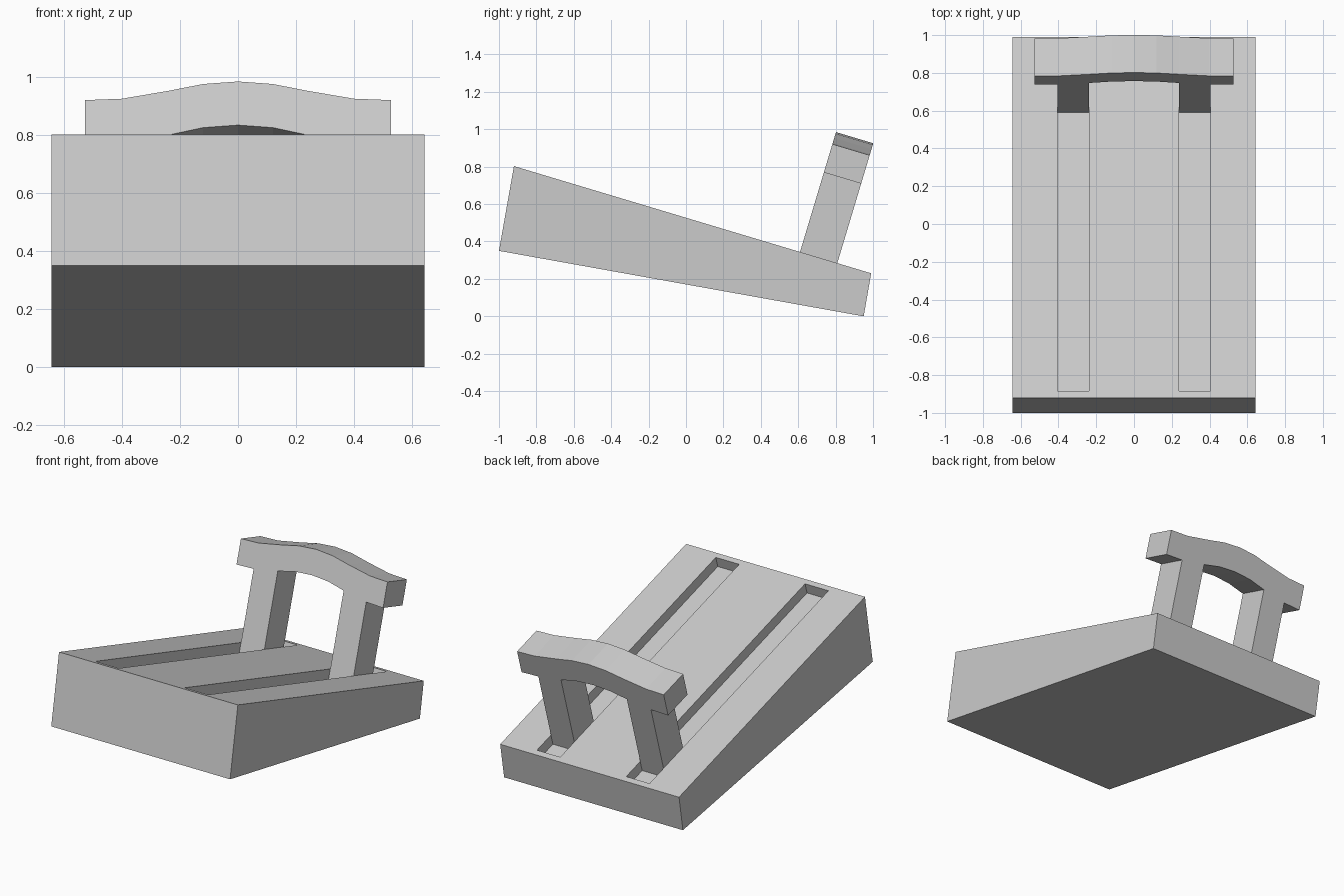
import bpy, bmesh
from mathutils import Vector

if "Cube" in bpy.data.objects:
    bpy.data.objects.remove(bpy.data.objects["Cube"])

# Sloping deck: u runs down the slope from the front edge, n is its normal
START = Vector((0, -0.92, 0.803))
SLOPE = Vector((0, 1.91, -0.573)).normalized()
NORMAL = Vector((0, -SLOPE.z, SLOPE.y))


def deck_point(x, u, n):
    return START + Vector((x, 0, 0)) + SLOPE * u + NORMAL * n


def prism(name, start, end):
    """Solid spanning two matching outlines."""
    bm = bmesh.new()
    a = [bm.verts.new(p) for p in start]
    b = [bm.verts.new(p) for p in end]
    bm.faces.new(a)
    bm.faces.new(b[::-1])
    for i in range(len(a)):
        j = (i + 1) % len(a)
        bm.faces.new((a[j], a[i], b[i], b[j]))
    bmesh.ops.recalc_face_normals(bm, faces=bm.faces)
    mesh = bpy.data.meshes.new(name)
    bm.to_mesh(mesh)
    bm.free()
    obj = bpy.data.objects.new(name, mesh)
    bpy.context.collection.objects.link(obj)
    return obj


POST_IN, POST_OUT, DEPTH = 0.237, 0.405, 0.07

# Wedge base
side = [(-1.0, 0.35), (-0.92, 0.803), (0.99, 0.23), (0.95, 0.0)]
base = prism("wedge_base", [(-0.643, y, z) for y, z in side],
             [(0.643, y, z) for y, z in side])

# Two long slots cut into the deck
for s in (-1, 1):
    rect = [(POST_IN, -DEPTH), (POST_OUT, -DEPTH), (POST_OUT, 0.1), (POST_IN, 0.1)]
    cutter = prism("slot_cutter", [deck_point(s * x, 0.037, n) for x, n in rect],
                   [deck_point(s * x, 1.955, n) for x, n in rect])
    cutter.hide_render = True
    mod = base.modifiers.new("slot", 'BOOLEAN')
    mod.operation = 'DIFFERENCE'
    mod.solver = 'EXACT'
    mod.object = cutter
    bpy.context.view_layer.objects.active = base
    bpy.ops.object.modifier_apply(modifier=mod.name)
    bpy.data.objects.remove(cutter)

# Sliding frame: two posts carrying an arched bar, one outline extruded
top = [(0.527, 0.602), (0.40, 0.607), (0.237, 0.636), (0.12, 0.660)]
under = [(0.12, 0.503), (POST_IN, 0.477)]
post = [(POST_IN, -DEPTH), (POST_OUT, -DEPTH), (POST_OUT, 0.449), (0.527, 0.444)]
right = under + post + top
outline = [(0, 0.512)] + right + [(0, 0.669)] + [(-x, n) for x, n in reversed(right)]
prism("sliding_frame", [deck_point(x, 1.597, n) for x, n in outline],
      [deck_point(x, 1.805, n) for x, n in outline])
